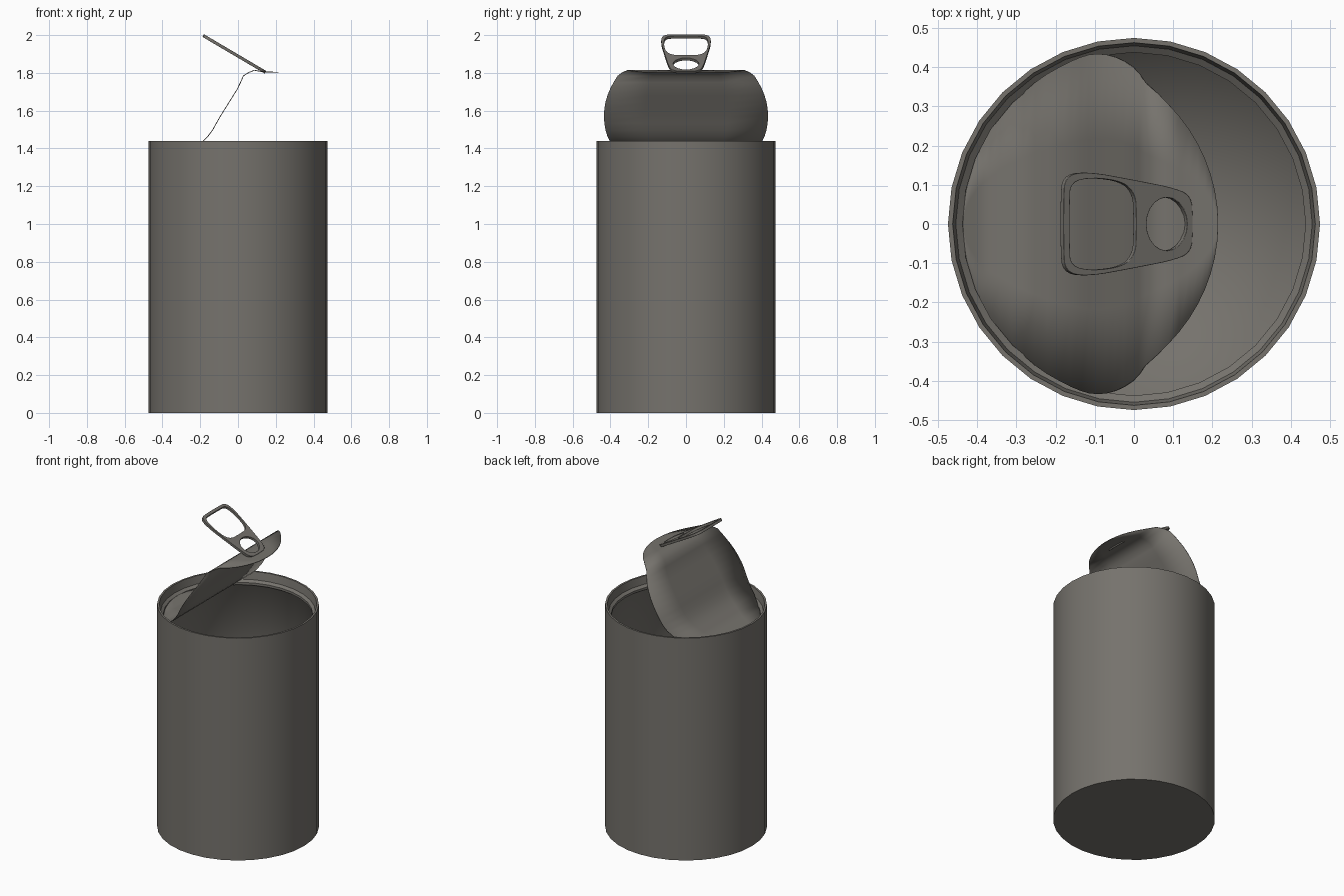
import bpy, bmesh, math
from mathutils import Vector

if "Cube" in bpy.data.objects:
    bpy.data.objects.remove(bpy.data.objects["Cube"])

metal = bpy.data.materials.new("dull_grey_metal")
metal.diffuse_color = (0.18, 0.17, 0.152, 1)
metal.use_nodes = True
metal.node_tree.nodes["Principled BSDF"].inputs["Base Color"].default_value = metal.diffuse_color


def finish(ob, angle=35):
    ob.data.materials.clear()
    ob.data.materials.append(metal)
    bpy.ops.object.select_all(action='DESELECT')
    ob.select_set(True)
    bpy.context.view_layer.objects.active = ob
    bpy.ops.object.shade_smooth_by_angle(angle=math.radians(angle))


def make(name, bm):
    me = bpy.data.meshes.new(name)
    bm.to_mesh(me)
    bm.free()
    ob = bpy.data.objects.new(name, me)
    bpy.context.collection.objects.link(ob)
    return ob


def lathe(name, profile, angle, sides=32):
    """Revolve (radius, z) points around z; radius 0 becomes a centre point."""
    bm = bmesh.new()
    rings = []
    for r, z in profile:
        if r == 0:
            rings.append([bm.verts.new((0, 0, z))] * sides)
        else:
            rings.append([bm.verts.new((r * math.cos(i * math.tau / sides),
                                        r * math.sin(i * math.tau / sides), z))
                          for i in range(sides)])
    for lo, hi in zip(rings, rings[1:]):
        for i in range(sides):
            j = (i + 1) % sides
            quad = list(dict.fromkeys([lo[i], lo[j], hi[j], hi[i]]))
            bm.faces.new(quad)
    finish(make(name, bm), angle)


# Can: outside with stepped rim, then the hollow inside
lathe("can_shell", [(0, 0), (0.475, 0), (0.475, 1.44), (0.463, 1.44),
                    (0.455, 1.39), (0.438, 1.377), (0.438, 1.362)], 35)
lathe("can_interior", [(0.438, 1.362), (0.462, 1.345), (0.462, 0.02), (0, 0.02)], 180)

# Lid: a round sheet bent along a side-view path, hinged at the left rim
path = [Vector(p) for p in [
    (-0.437, 1.375), (-0.38, 1.355), (-0.28, 1.375), (-0.18, 1.44), (-0.14, 1.487),
    (-0.1, 1.56), (0, 1.72), (0.03, 1.787), (0.08, 1.815), (0.13, 1.806), (0.215, 1.803)]]
lengths = [(b - a).length for a, b in zip(path, path[1:])]
R = sum(lengths) / 2


def along(s):
    for a, b, d in zip(path, path[1:], lengths):
        if s <= d:
            return a.lerp(b, s / d)
        s -= d
    return path[-1]


bm = bmesh.new()
rows = []
STEPS = 32
for k in range(STEPS + 1):
    t = math.pi * k / STEPS
    p = along(R * (1 - math.cos(t)))
    w = max(0.985 * R * math.sin(t), 0.004)
    rows.append([bm.verts.new((p.x, w * f, p.y)) for f in (-1, -0.5, 0, 0.5, 1)])
for a, b in zip(rows, rows[1:]):
    for i in range(4):
        bm.faces.new((a[i], b[i], b[i + 1], a[i + 1]))
lid = make("bent_lid", bm)
mod = lid.modifiers.new("thickness", 'SOLIDIFY')
mod.thickness = 0.004
mod.offset = 0
finish(lid, 50)

# Pull tab: rounded outline with two holes, tilted up
TILT = math.radians(30.5)


def rounded(half):
    """Mirror a half outline across y = 0 and round it by corner cutting."""
    pts = [Vector(p) for p in half] + [Vector((x, -y)) for x, y in reversed(half)]
    for _ in range(2):
        new = []
        for a, b in zip(pts, pts[1:] + pts[:1]):
            new += [a.lerp(b, 0.25), a.lerp(b, 0.75)]
        pts = new
    return pts


outer = rounded([(-0.184, 0.06), (-0.18, 0.122), (-0.125, 0.135), (0.0, 0.112),
                 (0.11, 0.09), (0.143, 0.068), (0.146, 0.02)])
big_hole = rounded([(-0.168, 0.06), (-0.165, 0.107), (-0.11, 0.119), (-0.03, 0.108),
                    (0.0, 0.075), (0.002, 0.02)])
small_hole = [Vector((0.08 + 0.052 * math.cos(i * math.tau / 20),
                      0.068 * math.sin(i * math.tau / 20))) for i in range(20)]

cu = bpy.data.curves.new("pull_tab", 'CURVE')
cu.dimensions = '2D'
cu.fill_mode = 'BOTH'
cu.extrude = 0.008
for loop in (outer, big_hole, small_hole):
    sp = cu.splines.new('POLY')
    sp.points.add(len(loop) - 1)
    for pt, p in zip(sp.points, loop):
        pt.co = (p.x / math.cos(TILT), p.y, 0, 1)
    sp.use_cyclic_u = True
tab = bpy.data.objects.new("pull_tab", cu)
bpy.context.collection.objects.link(tab)
bpy.ops.object.select_all(action='DESELECT')
tab.select_set(True)
bpy.context.view_layer.objects.active = tab
bpy.ops.object.convert(target='MESH')
tab = bpy.context.view_layer.objects.active
tab.name = "pull_tab"
bm = bmesh.new()
bm.from_mesh(tab.data)
bmesh.ops.remove_doubles(bm, verts=bm.verts, dist=0.0005)
bmesh.ops.recalc_face_normals(bm, faces=bm.faces)
bm.to_mesh(tab.data)
bm.free()
tab.location = (0, 0, 1.889)
tab.rotation_euler = (0, TILT, 0)
bev = tab.modifiers.new("round_edges", 'BEVEL')
bev.width = 0.005
bev.segments = 2
bev.limit_method = 'ANGLE'
bev.angle_limit = math.radians(60)
finish(tab, 50)
